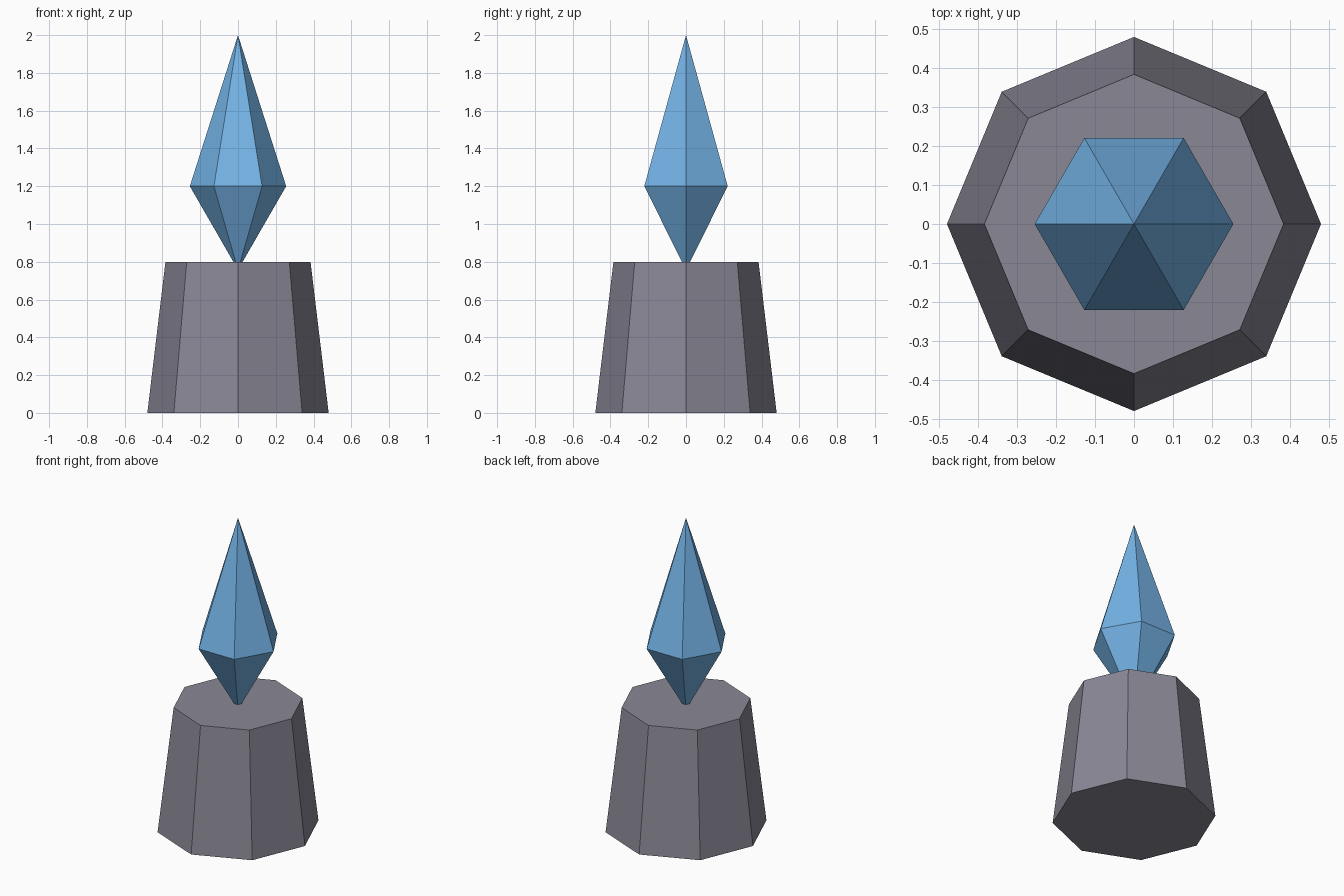
import bpy, bmesh, math

if "Cube" in bpy.data.objects:
    bpy.data.objects.remove(bpy.data.objects["Cube"])


def material(name, rgb):
    mat = bpy.data.materials.new(name)
    mat.diffuse_color = (*rgb, 1.0)
    mat.use_nodes = True
    mat.node_tree.nodes["Principled BSDF"].inputs["Base Color"].default_value = mat.diffuse_color
    return mat


def faceted(name, sides, profile, mat):
    """Stack regular polygons from (radius, z) pairs; zero radius makes a point."""
    bm = bmesh.new()
    rings = []
    for r, z in profile:
        count = sides if r > 0 else 1
        rings.append([bm.verts.new((r * math.cos(math.tau * i / sides),
                                    r * math.sin(math.tau * i / sides), z))
                      for i in range(count)])
    for low, high in zip(rings, rings[1:]):
        for i in range(sides):
            j = i + 1
            corners = [low[i % len(low)], low[j % len(low)],
                       high[j % len(high)], high[i % len(high)]]
            bm.faces.new(list(dict.fromkeys(corners)))
    # Flat caps where an end is open
    for ring in (rings[0], rings[-1]):
        if len(ring) > 1:
            bm.faces.new(ring)
    bmesh.ops.recalc_face_normals(bm, faces=bm.faces)
    mesh = bpy.data.meshes.new(name)
    bm.to_mesh(mesh)
    bm.free()
    mesh.materials.append(mat)
    obj = bpy.data.objects.new(name, mesh)
    bpy.context.collection.objects.link(obj)
    return obj


stone = material("grey stone", (0.25, 0.243, 0.3))
blue = material("blue crystal", (0.175, 0.45, 0.79))

# Tapered octagonal pedestal
faceted("pedestal", 8, [(0.48, 0.0), (0.384, 0.8)], stone)

# Six-sided crystal, its lower point sunk slightly into the pedestal
faceted("crystal", 6, [(0, 0.757), (0.255, 1.2), (0, 2.0)], blue)
